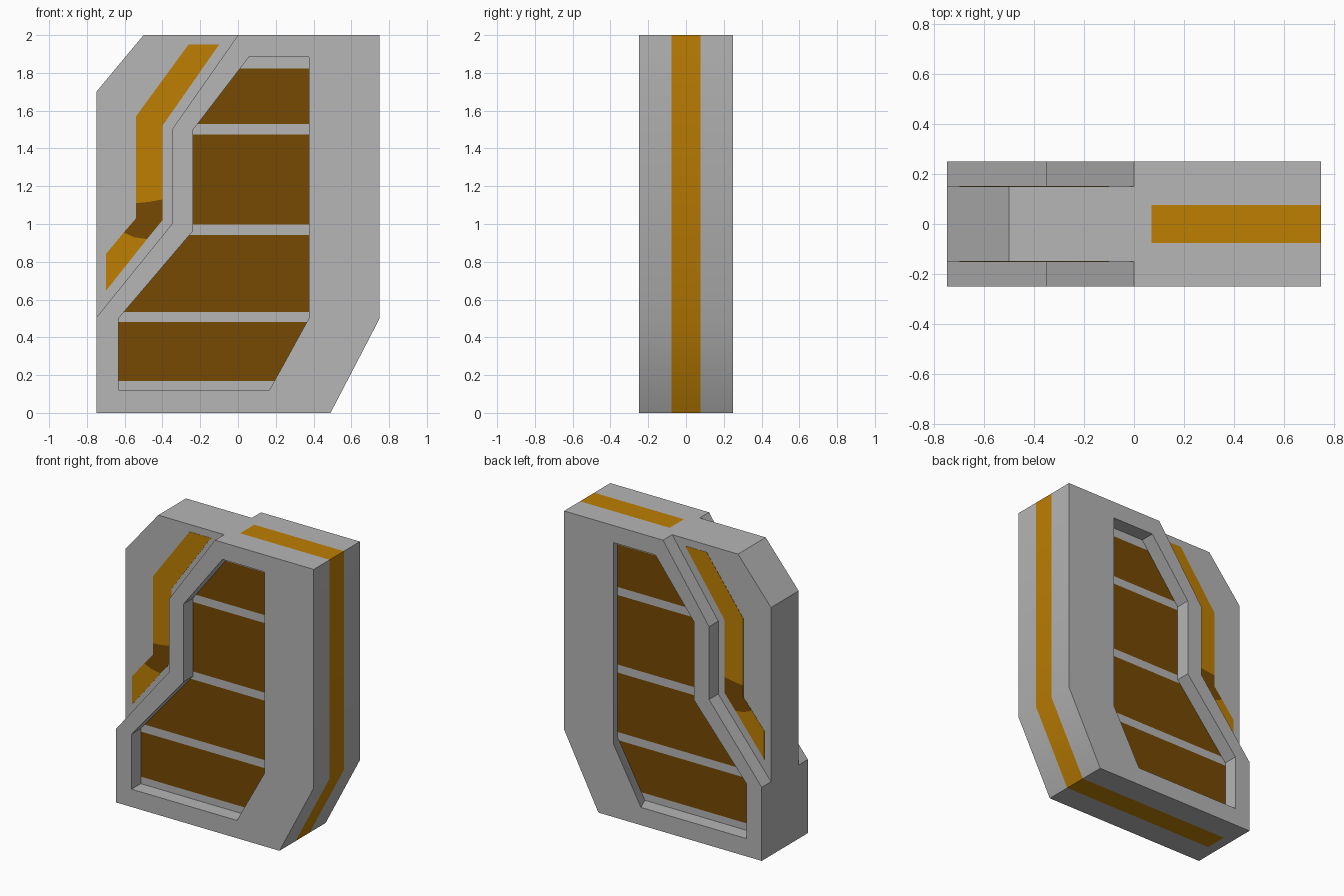
import bpy, bmesh, math
from mathutils import Vector

if "Cube" in bpy.data.objects:
    bpy.data.objects.remove(bpy.data.objects["Cube"])


def material(name, rgb):
    m = bpy.data.materials.new(name)
    m.diffuse_color = (*rgb, 1)
    m.use_nodes = True
    m.node_tree.nodes["Principled BSDF"].inputs["Base Color"].default_value = m.diffuse_color
    return m


GREY = material("grey_metal", (0.465, 0.465, 0.465))
AMBER = material("amber_trim", (0.515, 0.212, 0.001))
BROWN = material("dark_brown", (0.18, 0.068, 0.001))

HALF, INNER, STRIPE = 0.25, 0.15, 0.077   # half depths: body, recess floor, edge stripe


def finish(bm, name, mats):
    bmesh.ops.recalc_face_normals(bm, faces=bm.faces[:])
    me = bpy.data.meshes.new(name)
    bm.to_mesh(me)
    bm.free()
    for m in mats:
        me.materials.append(m)
    me.shade_smooth()
    me.set_sharp_from_angle(angle=math.radians(30))
    ob = bpy.data.objects.new(name, me)
    bpy.context.collection.objects.link(ob)
    return ob


def loop(bm, pts, y):
    return [bm.verts.new((x, y, z)) for x, z in pts]


def bridge(bm, a, b):
    n = len(a)
    for i in range(n):
        j = (i + 1) % n
        bm.faces.new((a[i], a[j], b[j], b[i]))


def prism(name, pts, y0, y1, mat):
    bm = bmesh.new()
    a, b = loop(bm, pts, y0), loop(bm, pts, y1)
    bm.faces.new(a)
    bm.faces.new(b)
    bridge(bm, a, b)
    return finish(bm, name, [mat])


def cut(bm, rule, co, no):
    """Slice only the faces that satisfy the rule."""
    bm.normal_update()
    faces = [f for f in bm.faces if rule(f)]
    edges = {e for f in faces for e in f.edges}
    verts = {v for f in faces for v in f.verts}
    bmesh.ops.bisect_plane(bm, geom=faces + list(edges) + list(verts), dist=1e-5,
                           plane_co=Vector(co), plane_no=Vector(no))


# Main body: outer profile with a matching recessed window on both sides
OUTER = [(-0.75, 0), (0.49, 0), (0.75, 0.5), (0.75, 2),
         (0, 2), (-0.35, 1.5), (-0.35, 1), (-0.75, 0.505)]
WINDOW = [(-0.633, 0.122), (0.167, 0.122), (0.375, 0.5), (0.375, 1.883),
          (0.057, 1.883), (-0.237, 1.5), (-0.237, 0.965), (-0.633, 0.5)]
# The right wall of the recess is slightly undercut
FLOOR = [(x + 0.04 if x > 0.1 else x, z) for x, z in WINDOW]
BANDS = [(0.17, 0.48), (0.535, 0.943), (0.998, 1.475), (1.53, 1.823)]

bm = bmesh.new()
outer = []
for s in (-1, 1):
    o, w = loop(bm, OUTER, s * HALF), loop(bm, WINDOW, s * HALF)
    f = loop(bm, FLOOR, s * INNER)
    bridge(bm, o, w)
    bridge(bm, w, f)
    bmesh.ops.triangulate(bm, faces=[bm.faces.new(f)])
    outer.append(o)
bridge(bm, *outer)


def is_floor(f):
    return all(abs(abs(v.co.y) - INNER) < 1e-4 for v in f.verts)


def is_rim(f):
    # outer edge faces reach across or stay near the middle of the depth
    return abs(f.normal.y) < 0.1 and min(abs(v.co.y) for v in f.verts) < INNER - 0.01 \
        or (abs(f.normal.y) < 0.1 and abs(f.calc_center_median().y) < 0.01)


def is_end(f):
    return is_rim(f) and abs(f.normal.z) > 0.99


for lo, hi in BANDS:                                  # panel divisions
    cut(bm, is_floor, (0, 0, lo), (0, 0, 1))
    cut(bm, is_floor, (0, 0, hi), (0, 0, 1))
for y in (-STRIPE, STRIPE):                           # edge stripe
    cut(bm, is_rim, (0, y, 0), (0, 1, 0))
for x, z in ((-0.68, 0), (0.07, 2)):                  # stripe ends
    cut(bm, lambda f: is_end(f) and abs(f.calc_center_median().z - z) < 0.01,
        (x, 0, 0), (1, 0, 0))

for f in bm.faces:
    c = f.calc_center_median()
    if is_floor(f):
        if any(lo < c.z < hi for lo, hi in BANDS):
            f.material_index = 2
    elif abs(c.y) < STRIPE - 0.01:
        start = -0.68 if c.z < 0.01 else 0.07 if c.z > 1.99 else 0.5
        if c.x > start:
            f.material_index = 1
finish(bm, "main_body", [GREY, AMBER, BROWN])

# Thinner side panel filling the upper left corner
prism("side_panel", [(-0.75, 0.505), (-0.35, 1), (-0.35, 1.5), (0, 2), (-0.5, 2), (-0.75, 1.7)],
      -INNER, INNER, GREY)

# Bent trim strip on both faces of the side panel, with a dark joint
UPPER = [(-0.262, 1.95), (-0.10, 1.95), (-0.40, 1.52), (-0.40, 1.13),
         (-0.47, 1.117), (-0.54, 1.11), (-0.54, 1.57)]
JOINT = [(-0.54, 1.11), (-0.47, 1.117), (-0.40, 1.13), (-0.40, 1.02),
         (-0.482, 0.92), (-0.55, 0.93), (-0.605, 0.955), (-0.54, 1.03)]
LOWER = [(-0.605, 0.955), (-0.55, 0.93), (-0.482, 0.92), (-0.70, 0.645), (-0.70, 0.84)]
for side, s in (("front", -1), ("back", 1)):
    for part, pts, mat in (("upper_trim", UPPER, AMBER), ("trim_joint", JOINT, BROWN),
                           ("lower_trim", LOWER, AMBER)):
        prism(f"{side}_{part}", pts, s * INNER, s * (INNER + 0.0015), mat)
